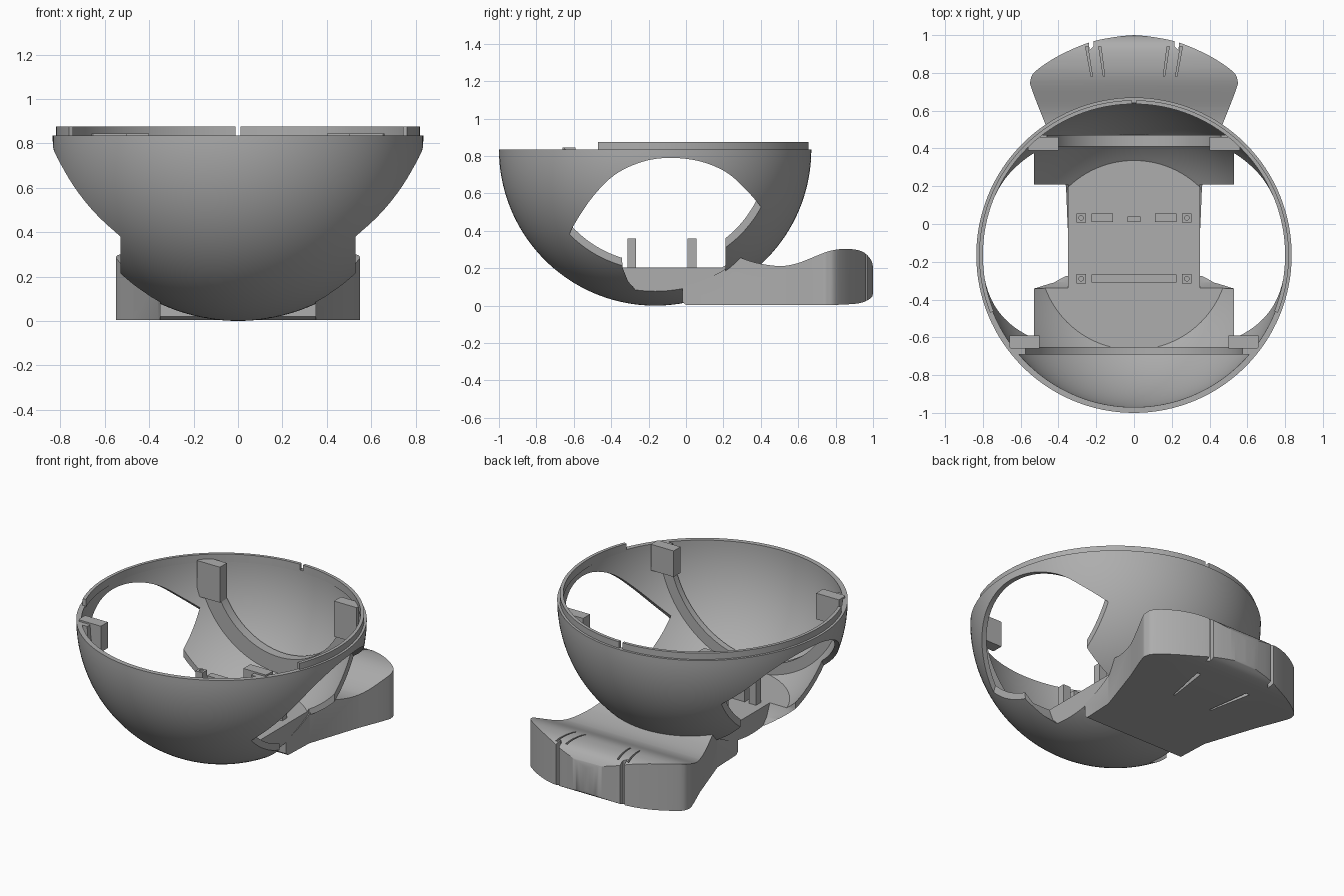
import bpy, bmesh, math
from mathutils import Vector

cube = bpy.data.objects.get("Cube")
if cube:
    bpy.data.objects.remove(cube)

CY, R, RIN, RIM, FLOOR = -0.165, 0.835, 0.805, 0.835, 0.205

grey = bpy.data.materials.new("plain_grey")
grey.use_nodes = True
COLOUR = (0.42, 0.42, 0.42, 1)
grey.diffuse_color = COLOUR
grey.node_tree.nodes["Principled BSDF"].inputs["Base Color"].default_value = COLOUR


def make(name, bm):
    bmesh.ops.recalc_face_normals(bm, faces=bm.faces)
    mesh = bpy.data.meshes.new(name)
    bm.to_mesh(mesh)
    bm.free()
    ob = bpy.data.objects.new(name, mesh)
    bpy.context.collection.objects.link(ob)
    mesh.materials.append(grey)
    return ob


def prism(name, pts, axis, lo, hi):
    """Extrude a 2D outline along x (pts are y,z), y (x,z) or z (x,y)."""
    place = {"x": lambda a, b: (lo, a, b),
             "y": lambda a, b: (a, lo, b),
             "z": lambda a, b: (a, b, lo)}[axis]
    bm = bmesh.new()
    face = bm.faces.new([bm.verts.new(place(a, b)) for a, b in pts])
    out = bmesh.ops.extrude_face_region(bm, geom=[face])
    step = Vector([hi - lo if k == axis else 0 for k in "xyz"])
    bmesh.ops.translate(bm, vec=step,
                        verts=[v for v in out["geom"] if isinstance(v, bmesh.types.BMVert)])
    return make(name, bm)


def box(name, x0, x1, y0, y1, z0, z1):
    return prism(name, [(x0, y0), (x1, y0), (x1, y1), (x0, y1)], "z", z0, z1)


def ball(radius):
    bm = bmesh.new()
    bmesh.ops.create_uvsphere(bm, u_segments=96, v_segments=64, radius=radius)
    bmesh.ops.translate(bm, vec=(0, CY, RIM), verts=bm.verts)
    return make("ball_cutter", bm)


def boolean(ob, cutter, operation="DIFFERENCE"):
    cutter.hide_render = True
    mod = ob.modifiers.new("cut", "BOOLEAN")
    mod.operation, mod.solver, mod.object = operation, "EXACT", cutter
    bpy.context.view_layer.objects.active = ob
    bpy.ops.object.modifier_apply(modifier=mod.name)
    bpy.data.objects.remove(cutter)


def smooth(ob, angle=30):
    bpy.ops.object.select_all(action="DESELECT")
    ob.select_set(True)
    bpy.context.view_layer.objects.active = ob
    bpy.ops.object.shade_smooth_by_angle(angle=math.radians(angle))


def arc(cx, cy, r, a0, a1, n):
    angles = [math.radians(a0 + (a1 - a0) * i / n) for i in range(n + 1)]
    return [(cx + r * math.cos(a), cy + r * math.sin(a)) for a in angles]


def curve(pts, n=6):
    """Smooth open curve through the given points."""
    p = [Vector(q) for q in [pts[0]] + pts + [pts[-1]]]
    out = []
    for a, b, c, d in zip(p, p[1:], p[2:], p[3:]):
        for i in range(n):
            t = i / n
            out.append(tuple(0.5 * (2 * b + (c - a) * t + (2 * a - 5 * b + 4 * c - d) * t ** 2
                                    + (3 * b - a - 3 * c + d) * t ** 3)))
    return out + [pts[-1]]


# Bowl: hollow half ball with a flat solid floor
floor_angle = -math.degrees(math.asin((RIM - FLOOR) / RIN))
profile = arc(0, RIM, R, -90, 0, 40) + arc(0, RIM, RIN, 0, floor_angle, 28) + [(0, FLOOR)]
bm = bmesh.new()
vs = [bm.verts.new((x, CY, z)) for x, z in profile]
es = [bm.edges.new(pair) for pair in zip(vs, vs[1:])]
bmesh.ops.spin(bm, geom=vs + es, cent=(0, CY, 0), axis=(0, 0, 1),
               angle=2 * math.pi, steps=128, use_merge=True)
bmesh.ops.remove_doubles(bm, verts=bm.verts, dist=0.0005)
bowl = make("bowl", bm)

# Side openings: oval window joined to a lower well
window = [(-0.66, -0.1)] + curve([(-0.63, 0.36), (-0.6, 0.43), (-0.5, 0.58), (-0.38, 0.7),
                                  (-0.23, 0.77), (-0.08, 0.79), (0.08, 0.77), (0.22, 0.71),
                                  (0.33, 0.61), (0.4, 0.53)]) + [(0.47, 0.4), (0.47, -0.1)]
well = [(-0.27, -0.1), (-0.275, 0.09), (-0.31, 0.13), (-0.34, 0.205), (-0.35, 0.5),
        (0.21, 0.5), (0.21, -0.1)]
for s in (-1, 1):
    boolean(bowl, prism("window_cutter", window, "x", s * 0.53, s * 1.2))
    boolean(bowl, prism("well_cutter", well, "x", s * 0.35, s * 1.2))
smooth(bowl)

# Raised lip on the rim, split at the back and open at the front
for side, s in (("left", 1), ("right", -1)):
    ring = arc(0, CY, 0.82, -21.8, 89.2, 60) + arc(0, CY, 0.8, 89.2, -21.8, 60)
    smooth(prism(side + "_rim_lip", [(s * x, y) for x, y in ring], "z", 0.825, 0.875))

# Ribs that follow the inside of the bowl
for name, y0, y1, r in (("front_rib", -0.69, -0.65, 0.575), ("back_rib", 0.41, 0.47, 0.46)):
    rib = prism(name, arc(0, RIM, 0.75, 180, 360, 64) + arc(0, RIM, r, 360, 180, 64), "y", y0, y1)
    boolean(rib, ball(0.82), "INTERSECT")
    smooth(rib)

# Latch blocks at the rib ends
for side, s in (("left", 1), ("right", -1)):
    for name, x0, x1, y0, y1, z0 in (("front_latch", 0.5, 0.66, -0.66, -0.59, 0.68),
                                     ("back_latch", 0.4, 0.56, 0.39, 0.46, 0.62)):
        block = box(side + "_" + name, s * x0, s * x1, y0, y1, z0, 0.845)
        boolean(block, ball(0.82), "INTERSECT")

# Screw posts and mounting bars on the floor
for row, y in (("back", 0.032), ("front", -0.29)):
    for side, x in (("left", 0.28), ("right", -0.28)):
        post = box(f"{row}_{side}_post", x - 0.025, x + 0.025, y - 0.024, y + 0.024, 0.2, 0.36)
        boolean(post, prism("hole_cutter", arc(x, y, 0.012, 0, 345, 23), "z", 0.3, 0.4))
for side, s in (("left", 1), ("right", -1)):
    box(side + "_back_bar", s * 0.11, s * 0.225, 0.01, 0.055, 0.2, 0.35)
box("middle_tab", -0.035, 0.035, 0.01, 0.04, 0.2, 0.3)
box("front_bar", -0.225, 0.225, -0.31, -0.267, 0.2, 0.35)

# Foot: side profile crossed with a fan-shaped plan, hollowed where the bowl sits
side_profile = [(-0.02, 0.02), (-0.02, 0.25)] + curve(
    [(0.28, 0.26), (0.38, 0.228), (0.5, 0.212), (0.6, 0.228), (0.76, 0.29), (0.86, 0.303),
     (0.94, 0.29), (0.985, 0.25), (1.0, 0.2), (1.0, 0.07), (0.98, 0.035), (0.92, 0.012),
     (0.8, 0.004)]) + [(0.0, 0.004)]
half = [(0.35, -0.05), (0.36, 0.2)] + curve(
    [(0.47, 0.53), (0.54, 0.71), (0.548, 0.76), (0.52, 0.81), (0.4, 0.89), (0.24, 0.96),
     (0.1, 0.99), (0, 1.0)])
plan = half + [(-x, y) for x, y in reversed(half[:-1])]
foot = prism("foot", side_profile, "x", -0.7, 0.7)
boolean(foot, prism("plan_cutter", plan, "z", -0.1, 0.5), "INTERSECT")
boolean(foot, ball(0.825))

# Toe grooves: notch at the tip, slits above and below
for s in (-1, 1):
    notch = [(s * x, y) for x, y in ((0.21, 1.1), (0.215, 0.94), (0.235, 0.92), (0.255, 1.1))]
    boolean(foot, prism("notch_cutter", notch, "z", -0.1, 0.5))
    for a, b in ((0.155, 0.175), (0.22, 0.245)):
        slit = [(s * x, y) for x, y in ((a, 0.78), (b, 0.94), (b + 0.012, 0.94), (a + 0.007, 0.78))]
        boolean(foot, prism("slit_cutter", slit, "z", 0.265, 0.5))
    under = [(s * x, y) for x, y in ((0.13, 0.52), (0.17, 0.8), (0.195, 0.8), (0.14, 0.52))]
    boolean(foot, prism("under_cutter", under, "z", -0.1, 0.03))
smooth(foot)
